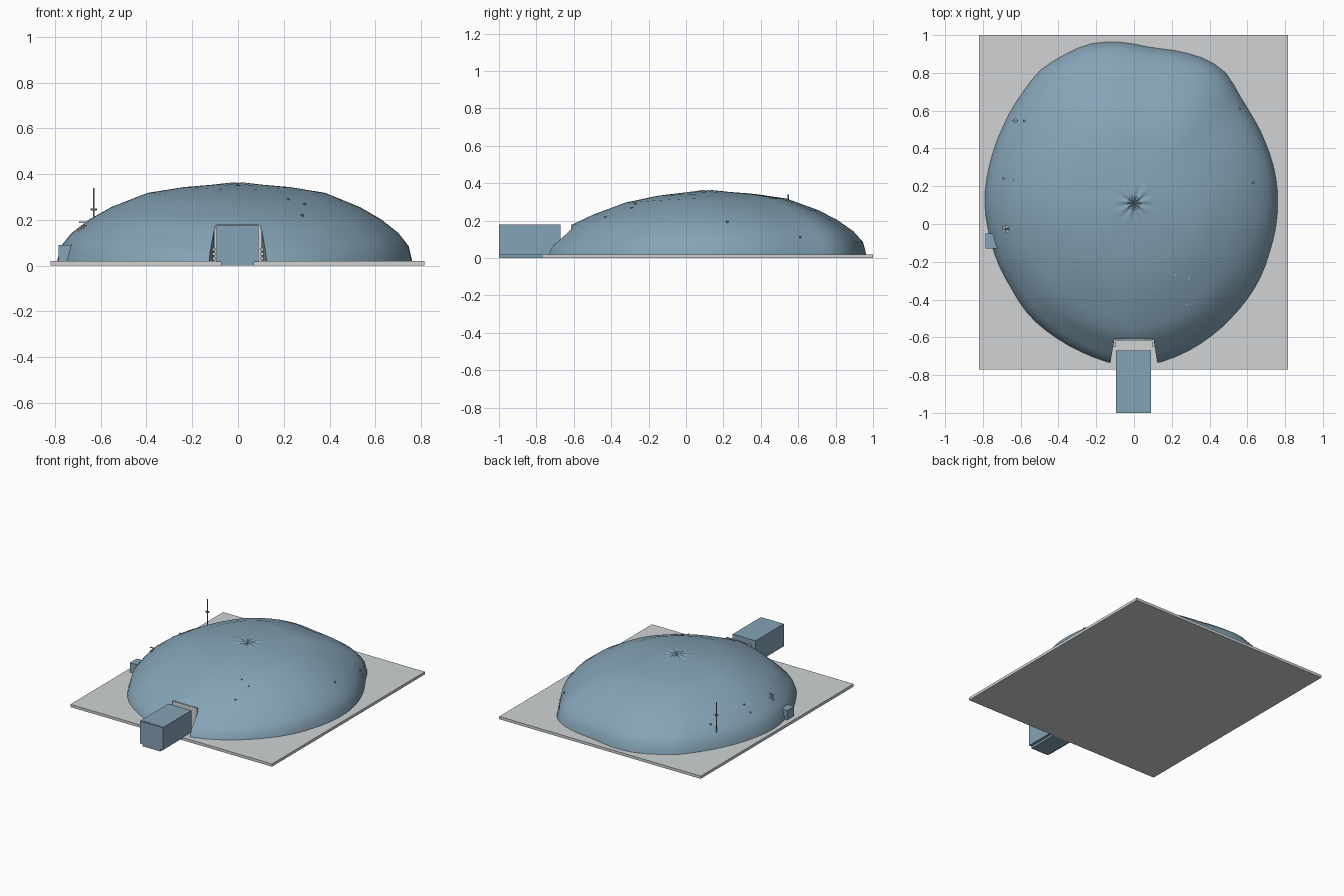
import bpy, bmesh, math
from mathutils import Vector

cube = bpy.data.objects.get("Cube")
if cube:
    bpy.data.objects.remove(cube, do_unlink=True)


def material(name, rgb):
    m = bpy.data.materials.new(name)
    m.use_nodes = True
    m.diffuse_color = (*rgb, 1)
    m.node_tree.nodes["Principled BSDF"].inputs["Base Color"].default_value = (*rgb, 1)
    return m


BLUE = material("dusty blue", (0.235, 0.37, 0.465))
GREY = material("light grey", (0.63, 0.65, 0.66))


def finish(name, bm, mat):
    bmesh.ops.recalc_face_normals(bm, faces=bm.faces)
    me = bpy.data.meshes.new(name)
    bm.to_mesh(me)
    bm.free()
    ob = bpy.data.objects.new(name, me)
    bpy.context.collection.objects.link(ob)
    me.materials.append(mat)
    return ob


def box(name, lo, hi, mat):
    bm = bmesh.new()
    bmesh.ops.create_cube(bm, size=1)
    for v in bm.verts:
        v.co = Vector([a + (b - a) * (c + 0.5) for a, b, c in zip(lo, hi, v.co)])
    return finish(name, bm, mat)


def rod(name, pos, radius, height, mat, sides=8):
    bm = bmesh.new()
    bmesh.ops.create_cone(bm, cap_ends=True, segments=sides, radius1=radius,
                          radius2=radius, depth=height)
    bmesh.ops.translate(bm, verts=bm.verts, vec=Vector(pos) + Vector((0, 0, height / 2)))
    return finish(name, bm, mat)


# Dome shape: ground outline around the peak, and heights from peak to rim
CX, CY = 0.0, 0.11
OUTLINE = [(.76, .08), (.75, .25), (.70, .42), (.62, .58), (.57, .66), (.47, .82),
           (.36, .88), (.1, .93), (-.13, .965), (-.25, .95), (-.36, .9), (-.49, .82),
           (-.6, .68), (-.7, .5), (-.76, .33), (-.79, .1), (-.77, -.04), (-.73, -.18),
           (-.65, -.34), (-.55, -.49), (-.4, -.61), (-.25, -.69), (0, -.76),
           (.25, -.69), (.4, -.6), (.53, -.48), (.65, -.32), (.72, -.14)]
polar = sorted((math.atan2(y - CY, x - CX) % math.tau, math.hypot(x - CX, y - CY))
               for x, y in OUTLINE)
polar = [(polar[-1][0] - math.tau, polar[-1][1])] + polar + \
        [(polar[0][0] + math.tau, polar[0][1])]
STEPS = [0, .12, .3, .5, .7, .82, .92, .98, 1]
HEIGHT = [.36, .355, .343, .318, .256, .203, .143, .085, .02]
FRONT_DROP = [0, .003, .01, .022, .025, .022, .04, .03, 0]


def lerp_table(keys, values, t):
    for k in range(len(keys) - 1):
        if t <= keys[k + 1]:
            f = (t - keys[k]) / (keys[k + 1] - keys[k])
            return values[k] + f * (values[k + 1] - values[k])
    return values[-1]


def rim(a):
    return lerp_table([p[0] for p in polar], [p[1] for p in polar], a % math.tau)


def height(t, a):
    front = max(0, -math.sin(a)) ** 2
    return lerp_table(STEPS, HEIGHT, t) - front * lerp_table(STEPS, FRONT_DROP, t)


def surface(x, y):
    a = math.atan2(y - CY, x - CX)
    return height(min(1, math.hypot(x - CX, y - CY) / rim(a)), a)


# Inflated dome with puckered creases around the peak
SEG = 72
RINGS = [.025, .06, .1, .14, .2, .3, .4, .5, .6, .7, .76, .82, .87, .92, .95, .98, 1]
bm = bmesh.new()
peak = bm.verts.new((CX, CY, .352))
rings = []
for t in RINGS:
    ring = []
    for i in range(SEG):
        a = math.tau * i / SEG
        pucker = .006 * math.sin(a * 9) * max(0, 1 - t / .14)
        ring.append(bm.verts.new((CX + t * rim(a) * math.cos(a),
                                  CY + t * rim(a) * math.sin(a),
                                  height(t, a) + pucker)))
    rings.append(ring)
for i in range(SEG):
    j = (i + 1) % SEG
    bm.faces.new((peak, rings[0][i], rings[0][j]))
    for r0, r1 in zip(rings, rings[1:]):
        bm.faces.new((r0[i], r1[i], r1[j], r0[j]))
bm.faces.new(rings[-1])
dome = finish("dome", bm, BLUE)

# Flared entrance notch cut through the dome front
bm = bmesh.new()
plan = [(-.1, -.61), (.1, -.61), (.15, -.95), (-.15, -.95)]
loops = [[bm.verts.new((x * s, y, z)) for x, y in plan] for z, s in ((-.1, 1.08), (.5, .98))]
bm.faces.new(loops[0])
bm.faces.new(loops[1])
for i in range(4):
    j = (i + 1) % 4
    bm.faces.new((loops[0][i], loops[0][j], loops[1][j], loops[1][i]))
cutter = finish("notch_cutter", bm, BLUE)
cutter.hide_render = True
mod = dome.modifiers.new("entrance", 'BOOLEAN')
mod.operation, mod.solver, mod.object = 'DIFFERENCE', 'EXACT', cutter
bpy.context.view_layer.objects.active = dome
dome.select_set(True)
bpy.ops.object.modifier_apply(modifier=mod.name)
bpy.data.objects.remove(cutter, do_unlink=True)
bpy.ops.object.shade_smooth_by_angle(angle=math.radians(40))

# Ground slab
box("ground_slab", (-.82, -.77, 0), (.815, 1, .02), GREY)

# Entrance: rear wall, side blocks, vestibule and its plinth
box("entrance_wall", (-.1, -.616, .02), (.1, -.608, .178), GREY)
for side, word in ((-1, "right"), (1, "left")):
    for k in range(3):
        xs = sorted((side * .098, side * .112))
        z = .025 + k * .02
        box(f"{word}_entrance_block_{k}", (xs[0], -.65, z), (xs[1], -.625, z + .012), GREY)
box("vestibule", (-.095, -.988, .015), (.09, -.67, .18), BLUE)
box("vestibule_door", (-.095, -1, .015), (.09, -.988, .178), BLUE)
box("vestibule_plinth", (-.075, -1, 0), (.07, -.77, .015), BLUE)

# Side equipment box at the edge of the dome
box("side_unit", (-.785, -.13, .02), (-.7, -.05, .09), BLUE)

# Mast with crossbars and collar
mx, my = -.63, .547
base = surface(mx, my)
rod("mast", (mx, my, base - .02), .003, .34 - base + .02, BLUE)
rod("mast_collar", (mx, my, .242), .012, .005, BLUE, 12)
box("mast_crossbar", (mx - .015, my - .003, .244), (mx + .015, my + .003, .25), BLUE)

# Roof vent cluster
for k, (x, y) in enumerate([(-.69, -.02), (-.67, -.04), (-.675, -.015)]):
    rod(f"roof_vent_{k}", (x, y, surface(x, y) - .01), .008, .018, GREY)
box("vent_arm", (-.695, -.03, .187), (-.66, -.025, .192), GREY)

# Small studs scattered over the dome
for k, (x, y) in enumerate([(.56, .61), (.63, .22), (.22, -.27), (.29, -.29), (.28, -.43),
                            (-.69, .24), (-.635, .235), (-.58, .545)]):
    rod(f"stud_{k}", (x, y, surface(x, y) - .005), .006, .01, BLUE)
